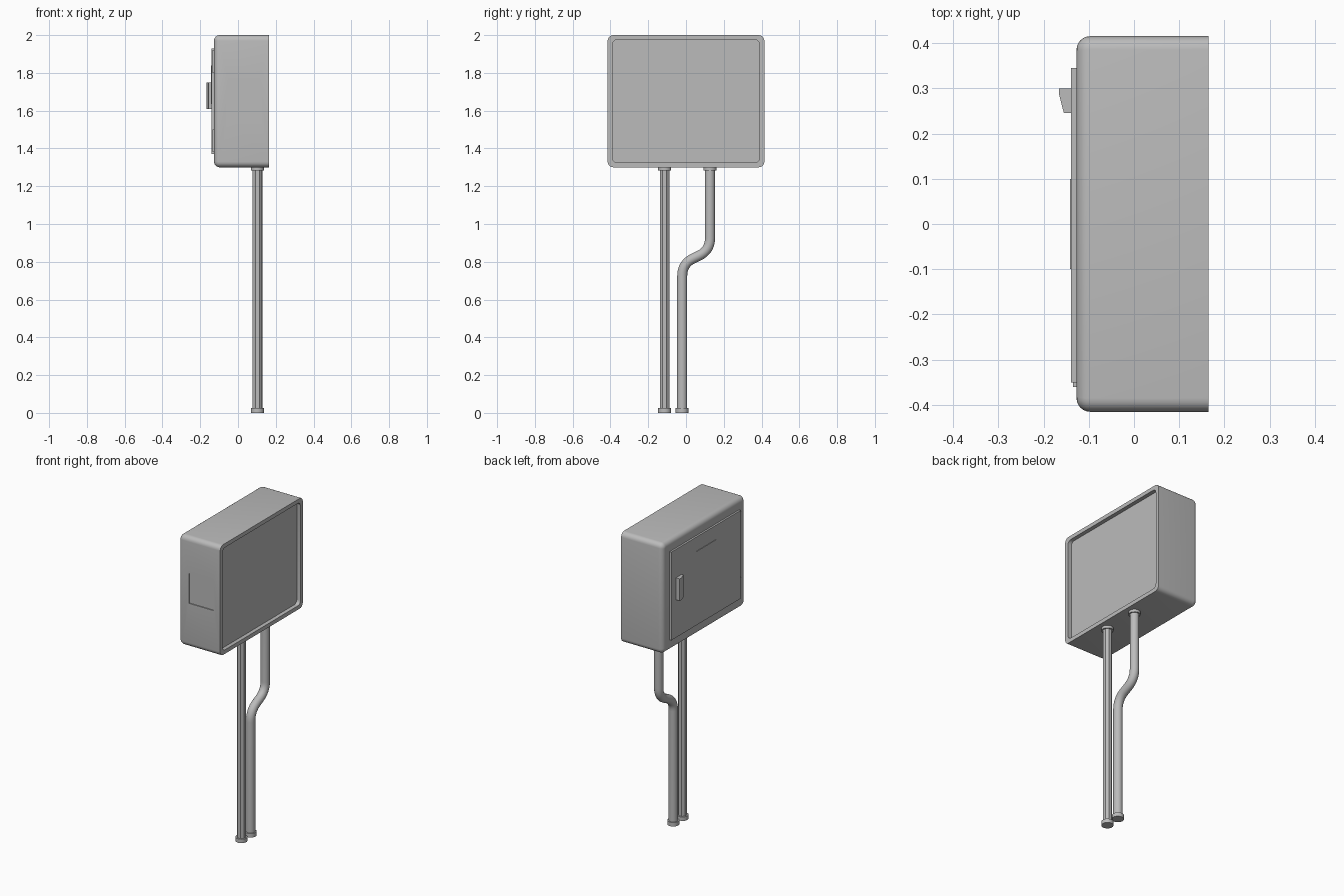
import bpy, bmesh
from math import sin, cos, pi
from mathutils import Vector

default = bpy.data.objects.get("Cube")
if default:
    bpy.data.objects.remove(default, do_unlink=True)

grey = bpy.data.materials.new("painted grey metal")
grey.use_nodes = True
grey.diffuse_color = (0.5, 0.5, 0.5, 1)
grey.node_tree.nodes["Principled BSDF"].inputs["Base Color"].default_value = (0.5, 0.5, 0.5, 1)


def finish(name, bm, smooth=True):
    bmesh.ops.recalc_face_normals(bm, faces=bm.faces)
    mesh = bpy.data.meshes.new(name)
    bm.to_mesh(mesh)
    bm.free()
    mesh.materials.append(grey)
    ob = bpy.data.objects.new(name, mesh)
    bpy.context.collection.objects.link(ob)
    if smooth:
        smooth_object(ob)
    return ob


def smooth_object(ob):
    bpy.ops.object.select_all(action='DESELECT')
    ob.select_set(True)
    bpy.context.view_layer.objects.active = ob
    bpy.ops.object.shade_smooth_by_angle(angle=0.6)


def loft(name, rings, smooth=True):
    """Skin a list of equal-length closed rings and cap both ends."""
    bm = bmesh.new()
    loops = [[bm.verts.new(p) for p in ring] for ring in rings]
    n = len(loops[0])
    for a, b in zip(loops, loops[1:]):
        for i in range(n):
            j = (i + 1) % n
            bm.faces.new((a[i], a[j], b[j], b[i]))
    bm.faces.new(loops[0])
    bm.faces.new(loops[-1])
    return finish(name, bm, smooth)


def block(name, lo, hi):
    bm = bmesh.new()
    bmesh.ops.create_cube(bm, size=1)
    for v in bm.verts:
        v.co = [l + (c + 0.5) * (h - l) for c, l, h in zip(v.co, lo, hi)]
    return finish(name, bm, False)


def rounded_rect(x, inset, radius, steps=5):
    """Rounded rectangle facing x, shrunk from the cabinet outline."""
    hy, hz = 0.415 - inset - radius, 0.35 - inset - radius
    ring = []
    for q, (sy, sz) in enumerate(((1, 1), (-1, 1), (-1, -1), (1, -1))):
        for s in range(steps + 1):
            a = (q + s / steps) * pi / 2
            ring.append((x, sy * hy + radius * cos(a), 1.65 + sz * hz + radius * sin(a)))
    return ring


def circle(center, radius, sides, across=Vector((0, 1, 0))):
    phase = pi / sides
    return [center + radius * (cos(phase + 2 * pi * i / sides) * Vector((1, 0, 0))
                               + sin(phase + 2 * pi * i / sides) * across)
            for i in range(sides)]


# Cabinet shell: recessed panel on one side, rounded edges on the door side
rings = [rounded_rect(0.14, 0.025, 0.025), rounded_rect(0.165, 0.025, 0.025),
         rounded_rect(0.165, 0, 0.03)]
for k in range(7):
    a = k / 6 * pi / 2
    rings.append(rounded_rect(-0.097 - 0.03 * sin(a), 0.03 * (1 - cos(a)),
                              0.005 + 0.025 * cos(a)))
cabinet = loft("cabinet", rings, False)

# Shallow square recess in the side wall
cutter = block("side_recess_cutter", (-0.053, -0.45, 1.58), (0.117, -0.409, 1.77))
cutter.hide_render = True
cut = cabinet.modifiers.new("side_recess", 'BOOLEAN')
cut.operation = 'DIFFERENCE'
cut.object = cutter
bpy.context.view_layer.objects.active = cabinet
bpy.ops.object.modifier_apply(modifier=cut.name)
bpy.data.objects.remove(cutter, do_unlink=True)
smooth_object(cabinet)

# Door with its plate and hinges
block("door", (-0.139, -0.35, 1.37), (-0.125, 0.345, 1.93))
block("door_plate", (-0.142, -0.1, 1.635), (-0.138, 0.1, 1.84))
for label, z in (("lower", 1.38), ("upper", 1.80)):
    block(label + "_hinge", (-0.135, -0.36, z), (-0.125, -0.345, z + 0.12))

# Wedge-shaped door handle
outline = ((-0.138, 0.30), (-0.166, 0.30), (-0.166, 0.288), (-0.155, 0.245), (-0.138, 0.245))
loft("handle", [[(x, y, z) for x, y in outline] for z in (1.61, 1.75)], False)

# Straight conduit
PIPE_X, RADIUS = 0.103, 0.027
loft("straight_conduit", [circle(Vector((PIPE_X, -0.113, z)), RADIUS, 8)
                          for z in (0, 1.31)], False)

# Offset conduit: corner points rounded with quadratic arcs
corners = [Vector((PIPE_X, y, z)) for y, z in
           ((0.127, 1.31), (0.127, 0.86), (-0.02, 0.79), (-0.02, 0))]
path = [corners[0]]
for p, c, n in zip(corners, corners[1:], corners[2:]):
    start = c + (p - c).normalized() * 0.065
    end = c + (n - c).normalized() * 0.065
    for k in range(9):
        t = k / 8
        path.append(start * (1 - t) ** 2 + c * 2 * t * (1 - t) + end * t ** 2)
path.append(corners[-1])
rings = []
for i, p in enumerate(path):
    along = (path[min(i + 1, len(path) - 1)] - path[max(i - 1, 0)]).normalized()
    if i in (0, len(path) - 1):
        along = Vector((0, 0, -1))
    rings.append(circle(p, RADIUS, 16, along.cross(Vector((1, 0, 0)))))
loft("offset_conduit", rings)

# Collars at the conduit ends
for name, y, low, high in (("straight_foot_collar", -0.113, 0, 0.025),
                           ("offset_foot_collar", -0.02, 0, 0.025),
                           ("straight_top_collar", -0.113, 1.283, 1.305),
                           ("offset_top_collar", 0.127, 1.283, 1.305)):
    loft(name, [circle(Vector((PIPE_X, y, z)), 0.035, 16) for z in (low, high)])
